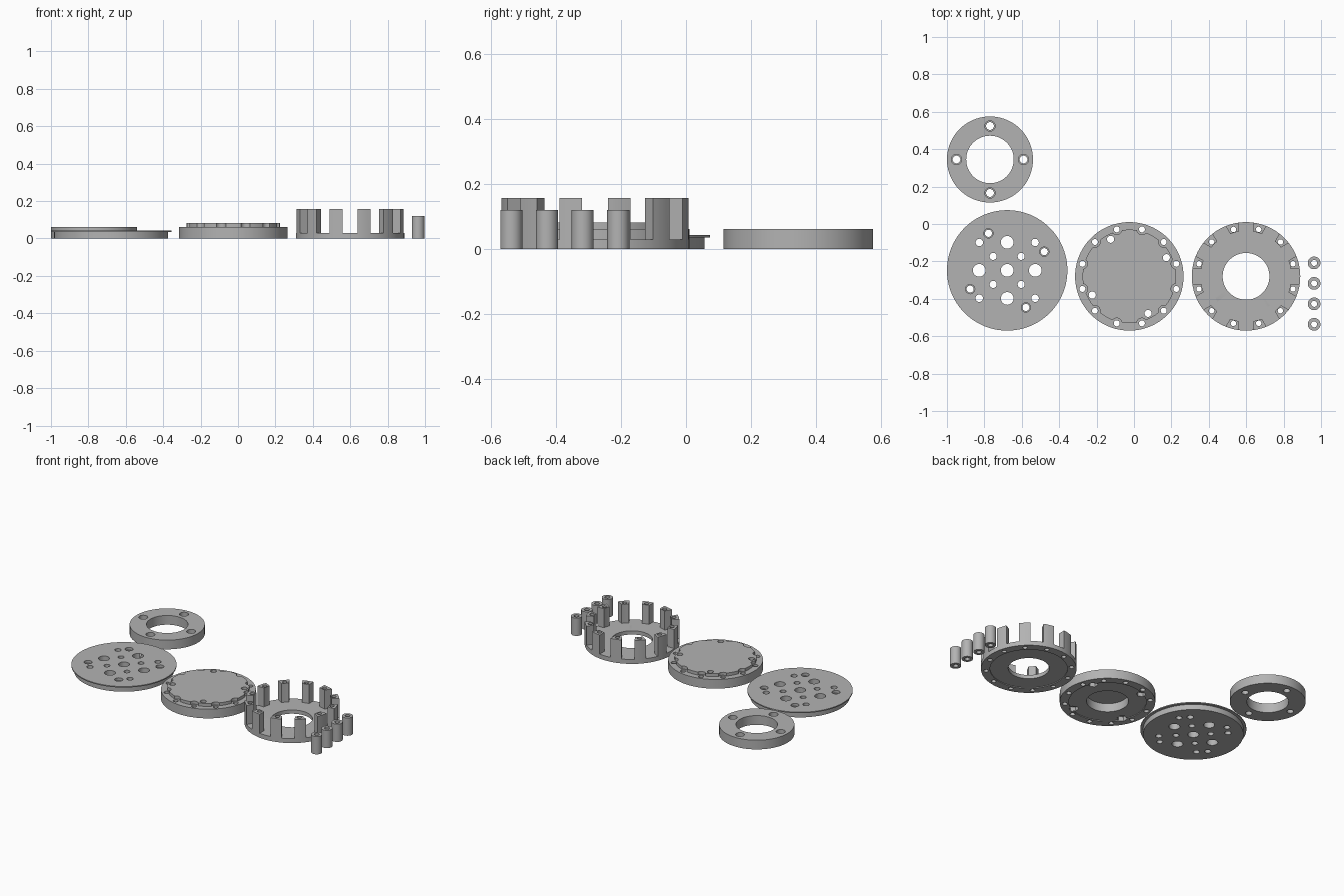
import bpy
import bmesh
from math import sin, cos, radians
from mathutils import Matrix, Vector

cube = bpy.data.objects.get("Cube")
if cube:
    bpy.data.objects.remove(cube)

grey = bpy.data.materials.new("plain_grey")
grey.use_nodes = True
grey.diffuse_color = (0.45, 0.45, 0.45, 1)
grey.node_tree.nodes["Principled BSDF"].inputs["Base Color"].default_value = (0.45, 0.45, 0.45, 1)


def finish(name, bm, origin):
    bmesh.ops.recalc_face_normals(bm, faces=bm.faces)
    mesh = bpy.data.meshes.new(name)
    bm.to_mesh(mesh)
    bm.free()
    mesh.materials.append(grey)
    obj = bpy.data.objects.new(name, mesh)
    obj.location = (*origin, 0)
    bpy.context.collection.objects.link(obj)
    return obj


def lathe(name, profile, origin, steps=96):
    """Spin a closed (radius, z) profile about the vertical axis."""
    bm = bmesh.new()
    verts = [bm.verts.new((r, 0, z)) for r, z in profile]
    edges = [bm.edges.new((v, verts[(i + 1) % len(verts)])) for i, v in enumerate(verts)]
    bmesh.ops.spin(bm, geom=verts + edges, cent=(0, 0, 0), axis=(0, 0, 1),
                   angle=radians(360), steps=steps, use_duplicate=False)
    bmesh.ops.remove_doubles(bm, verts=bm.verts, dist=1e-5)
    bmesh.ops.dissolve_degenerate(bm, edges=bm.edges, dist=1e-6)
    return finish(name, bm, origin)


def cut(obj, bm):
    """Subtract a cutter mesh given in the part's own coordinates."""
    cutter = finish("cutter", bm, obj.location.xy)
    cutter.hide_render = True
    mod = obj.modifiers.new("cut", "BOOLEAN")
    mod.operation = "DIFFERENCE"
    mod.solver = "EXACT"
    mod.object = cutter
    bpy.context.view_layer.update()
    select(obj)
    bpy.ops.object.modifier_apply(modifier=mod.name)
    bpy.data.objects.remove(cutter)


def select(obj):
    bpy.ops.object.select_all(action="DESELECT")
    obj.select_set(True)
    bpy.context.view_layer.objects.active = obj


def drill(obj, points, radius, low=-0.1, high=0.3, sides=24):
    bm = bmesh.new()
    for x, y in points:
        bmesh.ops.create_cone(bm, cap_ends=True, segments=sides, radius1=radius, radius2=radius,
                              depth=high - low, matrix=Matrix.Translation((x, y, (low + high) / 2)))
    cut(obj, bm)


def circle(radius, count, start):
    angles = [radians(start + 360 * i / count) for i in range(count)]
    return [(radius * cos(a), radius * sin(a)) for a in angles]


screws = circle(0.222, 4, 26.8)
rim_holes = circle(0.26, 12, 15)

# Plain ring with four counterbored holes
ring = lathe("clamp_ring", [(0.127, 0), (0.23, 0), (0.23, 0.062), (0.127, 0.062)], (-0.77, 0.345))
drill(ring, circle(0.179, 4, 0), 0.021)
drill(ring, circle(0.179, 4, 0), 0.028, low=0.035)

# Flanged plate with a pattern of holes
plate = lathe("perforated_plate", [(0, 0), (0.305, 0), (0.305, 0.036), (0.322, 0.036),
                                   (0.322, 0.043), (0, 0.043)], (-0.678, -0.248))
drill(plate, [(0, 0)] + circle(0.15, 4, 0), 0.034)
drill(plate, circle(0.211, 4, 45), 0.02)
drill(plate, circle(0.106, 4, 45), 0.019)
drill(plate, screws, 0.019)
drill(plate, screws, 0.025, low=0.025)

# Cover with a scalloped raised top and a hollow underside
cover = lathe("scalloped_cover", [(0, 0.062), (0.127, 0.062), (0.127, 0.005), (0.235, 0.005),
                                  (0.235, 0), (0.29, 0), (0.29, 0.062), (0.25, 0.062),
                                  (0.25, 0.082), (0, 0.082)], (-0.025, -0.28))
drill(cover, rim_holes, 0.028, low=0.062)
drill(cover, rim_holes, 0.016)
drill(cover, screws, 0.019)
drill(cover, screws, 0.03, high=0.03, sides=6)

# Holder: flat ring base with twelve wedge posts left between radial slots
holder = lathe("post_holder", [(0.125, 0.005), (0.235, 0.005), (0.235, 0), (0.29, 0), (0.29, 0.158),
                               (0.242, 0.158), (0.242, 0.03), (0.125, 0.03)], (0.599, -0.28))
slots = bmesh.new()
for i in range(12):
    place = (Matrix.Rotation(radians(30 * i), 4, "Z") @ Matrix.Translation((0.275, 0, 0.13))
             @ Matrix.Diagonal(Vector((0.15, 0.08, 0.2, 1))))
    bmesh.ops.create_cube(slots, size=1, matrix=place)
cut(holder, slots)
drill(holder, rim_holes, 0.0145)

# Four loose spacer tubes
spacers = [lathe(f"spacer_{i + 1}", [(0.016, 0), (0.034, 0), (0.034, 0.12), (0.016, 0.12)],
                 (0.963, -0.208 - 0.1095 * i), 32) for i in range(4)]

for part in [ring, plate, cover, holder] + spacers:
    select(part)
    bpy.ops.object.shade_smooth_by_angle(angle=radians(30))
